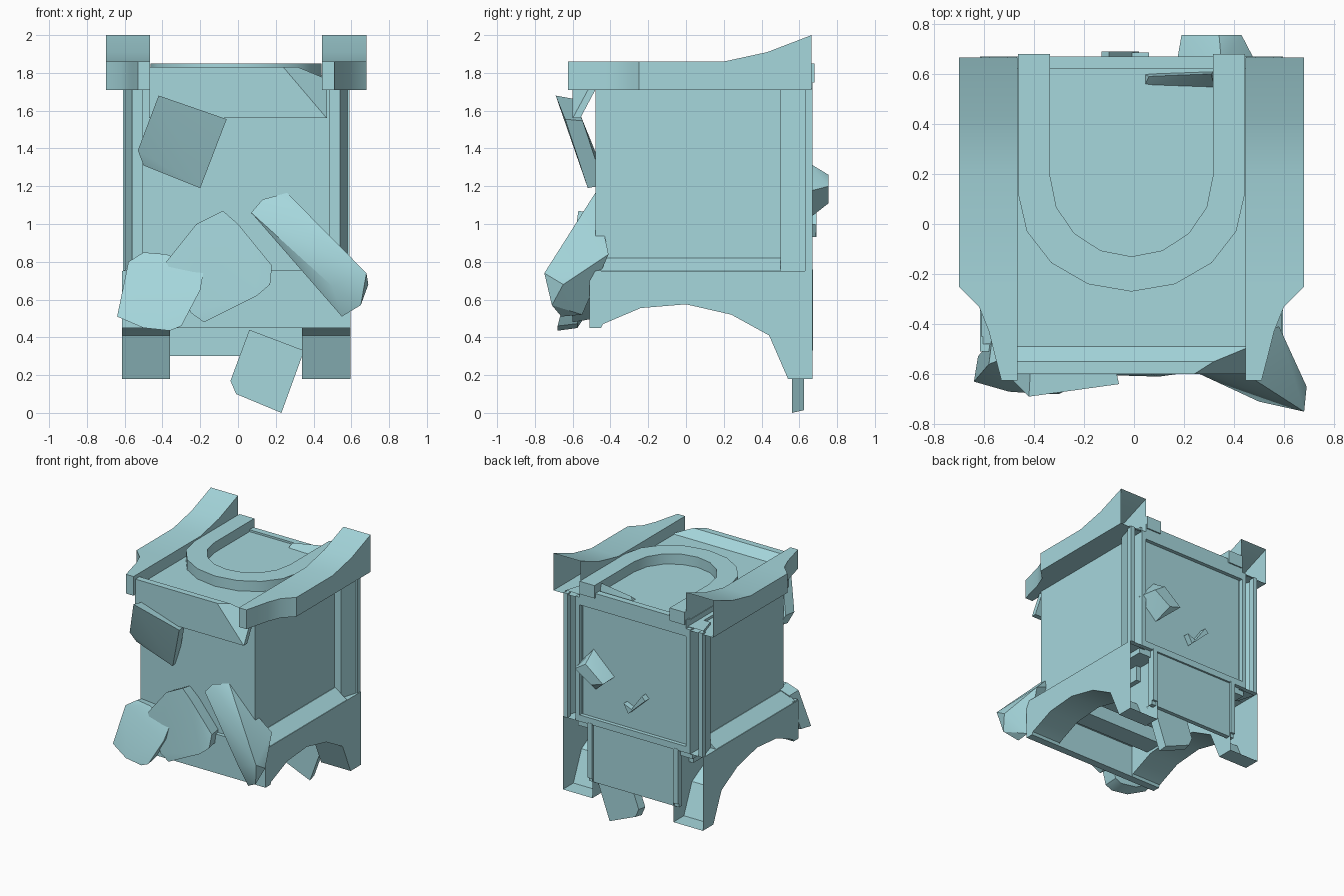
import bpy, bmesh, math
from mathutils import Vector

cube = bpy.data.objects.get("Cube")
if cube:
    bpy.data.objects.remove(cube, do_unlink=True)

CX = -0.01  # symmetry plane of the furniture
parts = []

stone = bpy.data.materials.new("pale_teal_stone")
stone.use_nodes = True
stone.diffuse_color = (0.38, 0.68, 0.72, 1)
stone.node_tree.nodes["Principled BSDF"].inputs["Base Color"].default_value = (0.38, 0.68, 0.72, 1)


def finish(name, bm):
    bmesh.ops.recalc_face_normals(bm, faces=bm.faces)
    mesh = bpy.data.meshes.new(name)
    bm.to_mesh(mesh)
    bm.free()
    mesh.materials.append(stone)
    ob = bpy.data.objects.new(name, mesh)
    bpy.context.collection.objects.link(ob)
    parts.append(ob)
    return ob


def hull(name, points):
    bm = bmesh.new()
    for p in points:
        bm.verts.new(p)
    res = bmesh.ops.convex_hull(bm, input=bm.verts)
    junk = [g for g in res["geom_interior"] if isinstance(g, bmesh.types.BMVert)]
    bmesh.ops.delete(bm, geom=junk, context="VERTS")
    bmesh.ops.dissolve_limit(bm, angle_limit=0.02, verts=bm.verts, edges=bm.edges)
    return finish(name, bm)


def box(name, x, y, z):
    return hull(name, [(a, b, c) for a in x for b in y for c in z])


def loft(name, rings):
    """Skin a row of equal cross-sections and cap both ends."""
    bm = bmesh.new()
    rows = [[bm.verts.new(p) for p in r] for r in rings]
    n = len(rows[0])
    for a, b in zip(rows, rows[1:]):
        for i in range(n):
            j = (i + 1) % n
            bm.faces.new((a[i], a[j], b[j], b[i]))
    bm.faces.new(rows[0])
    bm.faces.new(rows[-1])
    return finish(name, bm)


def extrude_x(name, profile, x0, x1):
    return loft(name, [[(x, y, z) for y, z in profile] for x in (x0, x1)])


def open_back(ob):
    """Leave the part as a shell without its rear face."""
    bm = bmesh.new()
    bm.from_mesh(ob.data)
    rear = [f for f in bm.faces if all(v.co.y > 0.64 for v in f.verts)]
    bmesh.ops.delete(bm, geom=rear, context="FACES")
    bm.to_mesh(ob.data)
    bm.free()


def slab(name, front, depth):
    """Broken stone shard: a front outline with a smaller outline behind it."""
    mid = sum((Vector(p) for p in front), Vector()) / len(front)
    back = [mid.lerp(Vector(p), 0.93) + Vector((0, depth, 0)) for p in front]
    return hull(name, list(front) + back)


# Main cabinet
box("cabinet_body", (CX - 0.495, CX + 0.495), (-0.48, 0.64), (0.7, 1.73))

# Arched base, ledges, rear posts and top arms on both sides
arch = [(-0.51, 0.45), (-0.45, 0.45), (-0.44, 0.47), (-0.24, 0.555), (0, 0.575),
        (0.24, 0.52), (0.44, 0.41), (0.54, 0.18), (0.67, 0.18), (0.67, 0.75), (-0.51, 0.75)]
arm = [(-0.625, 0.52, 1.86), (-0.53, 0.545, 1.86), (-0.43, 0.57, 1.86), (-0.33, 0.61, 1.86),
       (-0.25, 0.69, 1.86), (0.2, 0.69, 1.86), (0.43, 0.69, 1.91), (0.665, 0.69, 2.0)]

for s, side in ((1, "left"), (-1, "right")):
    def X(*hs):
        return [CX + s * h for h in hs]
    open_back(extrude_x("base_side_" + side, arch, *X(0.35, 0.605)))
    hull("side_ledge_" + side, [(x, y, z) for y in (-0.48, 0.5)
                                for x, z in zip(X(0.45, 0.5, 0.6, 0.45), (0.82, 0.82, 0.75, 0.74))])
    plan = list(zip(X(0.45, 0.55, 0.595, 0.45), (0.5, 0.5, 0.65, 0.65)))
    open_back(hull("rear_post_" + side, [(x, y, z) for x, y in plan for z in (0.74, 1.73)]))
    box("post_outer_fin_" + side, X(0.565, 0.6), (0.63, 0.67), (0.75, 1.72))
    box("post_inner_fin_" + side, X(0.46, 0.495), (0.63, 0.67), (0.75, 1.72))
    box("base_rib_" + side, X(0.35, 0.39), (0.62, 0.672), (0.33, 0.76))
    open_back(loft("top_arm_" + side, [[(x, y, z) for x, z in
                                        zip(X(0.455, w, w, 0.455), (1.71, 1.71, h, h))]
                                       for y, w, h in arm]))

# Base skirts, underside slats and back rails
box("front_skirt", (-0.61, 0.59), (-0.51, -0.45), (0.45, 0.755))
box("back_skirt", (-0.4, 0.38), (0.62, 0.655), (0.3, 0.76))
for y in (-0.2, 0.1, 0.4):
    box("underside_slat", (-0.4, 0.38), (y - 0.08, y + 0.08), (0.58, 0.71))
for z in (0.75, 1.66):
    box("back_rail", (-0.5, 0.48), (0.62, 0.67), (z, z + 0.05))
box("top_back_bar", (-0.47, 0.45), (0.62, 0.67), (1.7, 1.785))

# Top slab with a front lip whose corner is broken away
lip = [(-0.6, 1.56), (-0.56, 1.56), (-0.48, 1.71), (0.63, 1.71), (0.63, 1.77),
       (-0.49, 1.77), (-0.55, 1.83), (-0.6, 1.83)]
top = extrude_x("top_slab", lip, -0.47, 0.47)
bm = bmesh.new()
bm.from_mesh(top.data)
p, q, r = Vector((0.24, -0.6, 1.83)), Vector((0.47, -0.6, 1.56)), Vector((0.45, -0.51, 1.75))
bmesh.ops.bisect_plane(bm, geom=bm.verts[:] + bm.edges[:] + bm.faces[:], plane_co=p,
                       plane_no=(q - p).cross(r - p), clear_outer=True)
bmesh.ops.holes_fill(bm, edges=[e for e in bm.edges if e.is_boundary])
bmesh.ops.recalc_face_normals(bm, faces=bm.faces)
bm.to_mesh(top.data)
bm.free()

# Raised U-shaped rim
steps = 8
path = [((-1, 0.68), (-1, 0.68))]
for i in range(steps + 1):
    t = math.pi * i / steps
    c, n = -math.cos(t), math.sin(t)
    path.append(((c, 0.12 - 0.39 * n), (c, 0.19 - 0.32 * n)))
path.append(((1, 0.68), (1, 0.68)))
loft("u_rim", [[(CX + o[0] * 0.453, o[1], 1.75), (CX + o[0] * 0.453, o[1], 1.85),
                (CX + i[0] * 0.325, i[1], 1.85), (CX + i[0] * 0.325, i[1], 1.75)] for o, i in path])

# Broken shards on the front
slab("shard_upper", [(-0.42, -0.69, 1.68), (-0.06, -0.64, 1.555), (-0.2, -0.52, 1.19),
                     (-0.5, -0.54, 1.31), (-0.53, -0.58, 1.39)], 0.09)
slab("shard_lower", [(-0.58, -0.56, 0.8), (-0.5, -0.53, 0.85), (-0.38, -0.54, 0.84),
                     (-0.18, -0.58, 0.76), (-0.2, -0.63, 0.65), (-0.3, -0.68, 0.46),
                     (-0.36, -0.68, 0.435), (-0.5, -0.67, 0.45), (-0.64, -0.63, 0.51)], 0.1)
slab("shard_middle", [(-0.08, -0.57, 1.07), (0, -0.58, 1.0), (0.18, -0.58, 0.78),
                      (0.17, -0.6, 0.68), (0.1, -0.61, 0.62), (-0.18, -0.6, 0.48),
                      (-0.25, -0.6, 0.53), (-0.38, -0.57, 0.8), (-0.22, -0.57, 1.0)], 0.12)
hull("shard_long", [(0.07, -0.51, 1.06), (0.13, -0.5, 1.13), (0.26, -0.48, 1.165),
                    (0.68, -0.75, 0.74), (0.69, -0.65, 0.68), (0.65, -0.71, 0.57),
                    (0.5, -0.71, 0.67), (0.55, -0.66, 0.51), (0.55, -0.55, 0.52),
                    (0.58, -0.41, 0.84), (0.09, -0.46, 1.04)])

# Shards on the back, under the base and on the top
slab("shard_foot", [(0.06, 0.56, 0.44), (0.35, 0.56, 0.33), (0.23, 0.56, 0.0),
                    (-0.01, 0.56, 0.1), (-0.04, 0.56, 0.17)], 0.065)
hull("shard_back_large", [(0.17, 0.64, 1.16), (0.35, 0.64, 1.33), (0.49, 0.64, 1.17),
                          (0.33, 0.64, 1.02), (0.19, 0.755, 1.14), (0.34, 0.755, 1.26),
                          (0.43, 0.755, 1.2), (0.29, 0.755, 1.11)])
# Small angled shard made of two arms
hull("shard_back_small_short", [(x, y, z) for x, z in ((0.06, 1.0), (0.02, 0.93), (-0.01, 0.97))
                                for y in (0.63, 0.685)])
hull("shard_back_small_long", [(x, y, z) for x, z in ((0.02, 0.93), (-0.01, 0.97), (-0.1, 1.1), (-0.13, 1.07))
                               for y in (0.63, 0.69)])
hull("shard_top", [(0.04, 0.55, 1.76), (0.04, 0.6, 1.76), (0.32, 0.54, 1.76),
                   (0.32, 0.61, 1.76), (0.06, 0.59, 1.8), (0.31, 0.6, 1.84)])

# Smooth only the shallow edges
bpy.ops.object.select_all(action="DESELECT")
for ob in parts:
    ob.select_set(True)
bpy.context.view_layer.objects.active = parts[0]
bpy.ops.object.shade_smooth_by_angle(angle=math.radians(30))
